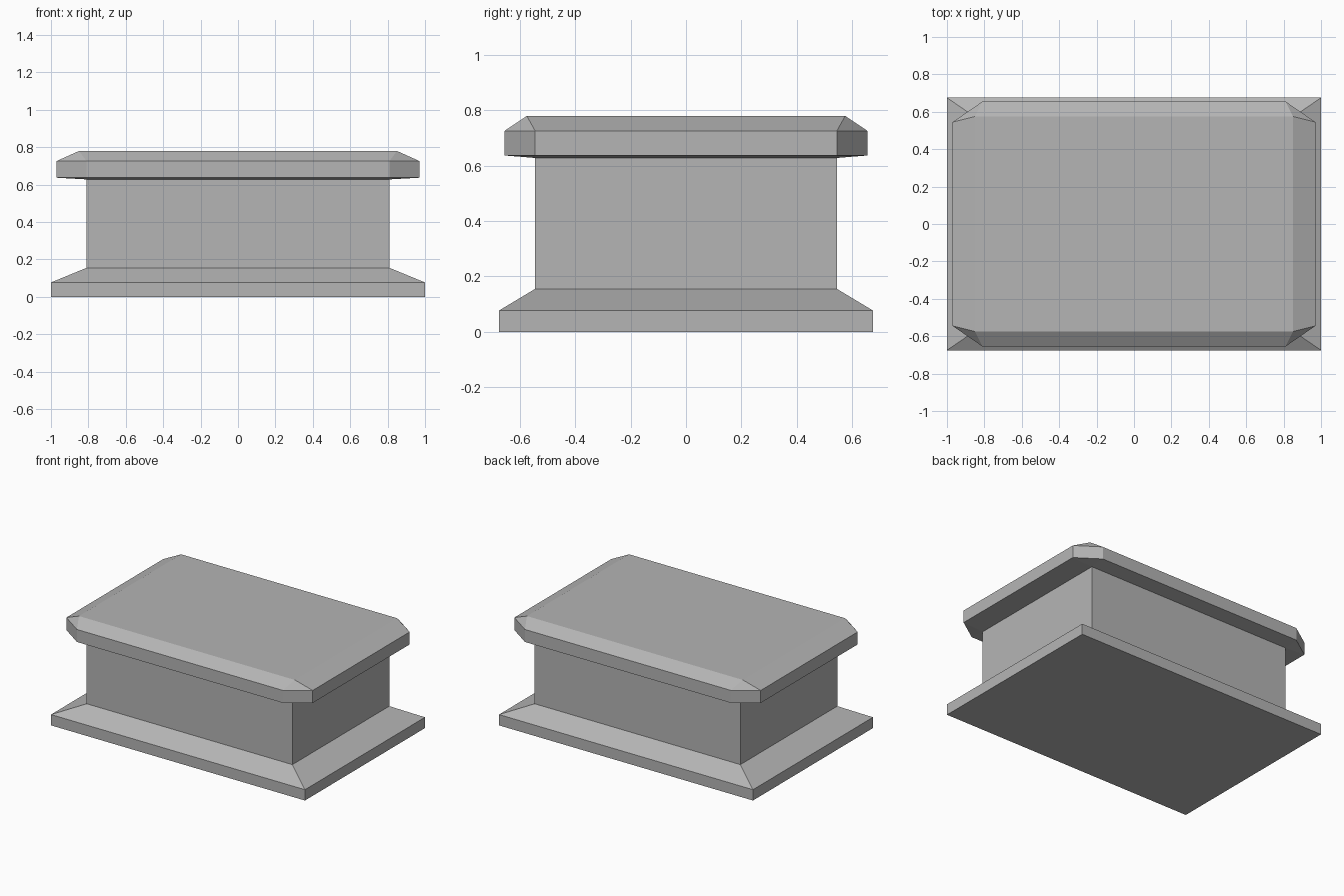
import bpy, bmesh

if "Cube" in bpy.data.objects:
    bpy.data.objects.remove(bpy.data.objects["Cube"])

stone = bpy.data.materials.new("grey_stone")
stone.diffuse_color = (0.46, 0.46, 0.46, 1)
stone.use_nodes = True
stone.node_tree.nodes["Principled BSDF"].inputs["Base Color"].default_value = stone.diffuse_color


def rect(x, y, z):
    return [(sx * x, sy * y, z) for sx in (-1, 1) for sy in (-1, 1)]


def cut_rect(x_out, y_in, x_in, y_out, z):
    # Rectangle with clipped corners
    return rect(x_out, y_in, z) + rect(x_in, y_out, z)


def convex_part(name, points, open_heights=()):
    """Convex block from its corner points; flat caps at open_heights are left out."""
    bm = bmesh.new()
    for p in points:
        bm.verts.new(p)
    bmesh.ops.convex_hull(bm, input=bm.verts[:])
    bmesh.ops.dissolve_limit(bm, angle_limit=0.01, verts=bm.verts[:], edges=bm.edges[:])
    bmesh.ops.recalc_face_normals(bm, faces=bm.faces[:])
    hidden = [f for f in bm.faces
              if any(all(abs(v.co.z - h) < 1e-4 for v in f.verts) for h in open_heights)]
    if hidden:
        bmesh.ops.delete(bm, geom=hidden, context='FACES_ONLY')
    mesh = bpy.data.meshes.new(name)
    bm.to_mesh(mesh)
    bm.free()
    mesh.materials.append(stone)
    obj = bpy.data.objects.new(name, mesh)
    bpy.context.collection.objects.link(obj)
    return obj


BX, BY = 0.81, 0.545  # body half size

# Plinth with sloped upper edge
convex_part("plinth", rect(1, 0.675, 0) + rect(1, 0.675, 0.077) + rect(BX, BY, 0.155), (0.155,))

# Straight-sided body
convex_part("body", rect(BX, BY, 0.155) + rect(BX, BY, 0.628), (0.155, 0.628))

# Lid with clipped corners and a bevelled top
convex_part("lid",
            rect(BX, BY, 0.628)
            + cut_rect(0.97, 0.545, BX, 0.655, 0.637)
            + cut_rect(0.97, 0.545, BX, 0.655, 0.726)
            + rect(0.85, 0.575, 0.78), (0.628,))
